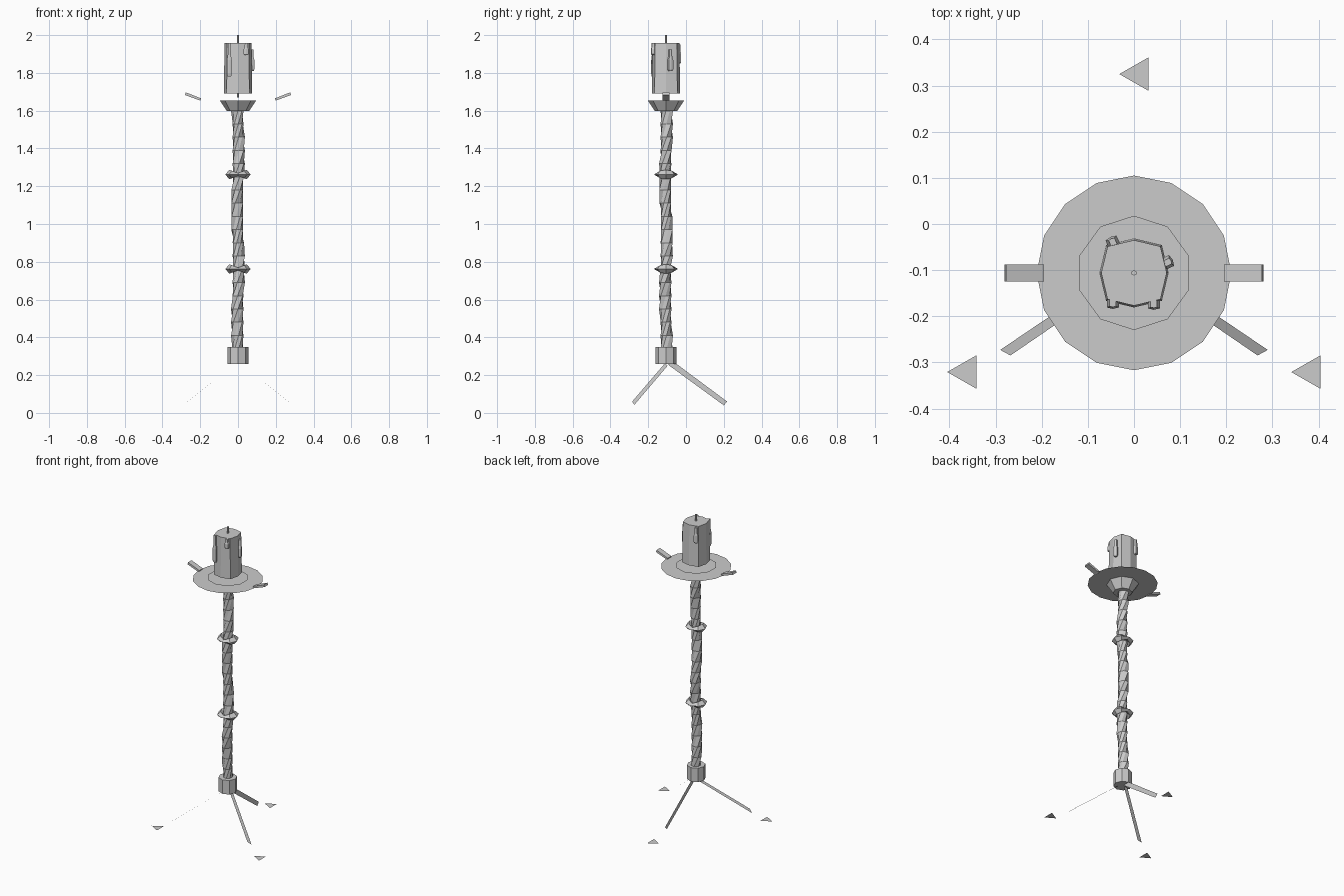
import bpy, bmesh, math
from mathutils import Vector, Matrix

if "Cube" in bpy.data.objects:
    bpy.data.objects.remove(bpy.data.objects["Cube"])

CY = -0.106  # axis of the stand in y
grey = bpy.data.materials.new("grey")
grey.diffuse_color = (0.6, 0.6, 0.6, 1)
grey.use_nodes = True
grey.node_tree.nodes["Principled BSDF"].inputs["Base Color"].default_value = grey.diffuse_color


def make(name, verts, faces):
    me = bpy.data.meshes.new(name)
    me.from_pydata(verts, [], faces)
    bm = bmesh.new()
    bm.from_mesh(me)
    bmesh.ops.recalc_face_normals(bm, faces=bm.faces)
    bm.to_mesh(me)
    bm.free()
    me.materials.append(grey)
    ob = bpy.data.objects.new(name, me)
    bpy.context.collection.objects.link(ob)
    return ob


def loft(name, rings, closed=False):
    """Skin equal-length rings; cap the ends unless the rings close up."""
    n, m = len(rings[0]), len(rings)
    verts = [p for r in rings for p in r]
    faces = []
    for i in range(m if closed else m - 1):
        a, b = i * n, (i + 1) % m * n
        for j in range(n):
            k = (j + 1) % n
            faces.append((a + j, a + k, b + k, b + j))
    if not closed:
        faces += [tuple(range(n)), tuple(range((m - 1) * n, m * n))]
    return make(name, verts, faces)


def ring(r, z, n, start=90):
    a0 = math.radians(start)
    return [(r * math.cos(a0 + math.tau * i / n), CY + r * math.sin(a0 + math.tau * i / n), z)
            for i in range(n)]


def disc(name, r, z, n):
    return make(name, ring(r, z, n), [tuple(range(n))])


# Flat triangular foot pads
for name, x, y, w in (("back_pad", -0.032, 0.325, 0.036),
                      ("left_pad", -0.405, -0.321, 0.036),
                      ("right_pad", 0.341, -0.321, 0.036)):
    make(name, [(x, y, 0), (x + 0.063, y - w, 0), (x + 0.063, y + w, 0)], [(0, 1, 2)])

# Thin strip legs
for name, s in (("left_leg", -1), ("right_leg", 1)):
    make(name, [(s * 0.29, -0.273, 0.043), (s * 0.268, -0.285, 0.06),
                (s * 0.015, -0.112, 0.262), (s * 0.03, -0.097, 0.25)], [(0, 1, 2, 3)])
make("back_leg", [(0, 0.2, 0.04), (0, 0.218, 0.06), (0, -0.065, 0.27), (0, -0.095, 0.255)],
     [(0, 1, 2, 3)])

# Collar above the legs
loft("collar", [ring(0.056, 0.258, 8), ring(0.056, 0.35, 8)])

# Twisted stem with one raised spiral ridge
stem = []
for i in range(19):
    z = 0.34 + 1.26 * i / 18
    turn = math.radians(45) + math.tau * (z - 1.45) / 0.6
    sec = []
    for j in range(8):
        a = turn + math.tau * j / 8
        r = 0.037 if j in (0, 1, 7) else 0.029
        sec.append((r * math.cos(a), CY + r * math.sin(a), z))
    stem.append(sec)
loft("stem", stem)

# Knot rings, thick at the sides and thin at front and back
for name, z in (("lower_knot", 0.762), ("upper_knot", 1.262)):
    secs = []
    for i in range(8):
        a = math.tau * i / 8
        c, s = math.cos(a), math.sin(a)
        h = 0.007 + 0.018 * abs(c)
        secs.append([((0.046 + dr) * c, CY + (0.043 + dr) * s, z + dz)
                     for dr, dz in ((0.021, 0), (0, h), (-0.021, 0), (0, -h))])
    loft(name, secs, closed=True)

# Cup, drip tray and inner plate
loft("cup", [ring(0.058, 1.597, 8), ring(0.097, 1.655, 8)])
disc("drip_tray", 0.211, 1.657, 16)
disc("inner_plate", 0.124, 1.665, 10)

# Tilted tray handles
for name, s in (("left_handle", -1), ("right_handle", 1)):
    prof = ((0.199, 1.653), (0.281, 1.683), (0.277, 1.697), (0.195, 1.665))
    loft(name, [[(s * x, y, z) for x, z in prof] for y in (-0.125, -0.088)])

# Candle with slightly square section, and its wick
def candle_ring(r, z):
    return [(x * k, CY + (y - CY) * k, z)
            for i, (x, y, _) in enumerate(ring(r, z, 8))
            for k in ((1.14,) if i % 2 else (1.0,))]

loft("candle", [candle_ring(0.075, 1.692), candle_ring(0.071, 1.957)])
loft("wick", [ring(0.006, 1.67, 6), ring(0.006, 2.0, 6)])

# Wax drips: narrow at the top, wide and round below
for name, x, y, ang, top, bot in (("front_left_drip", -0.046, -0.174, -90, 1.957, 1.78),
                                  ("front_right_drip", 0.043, -0.176, -90, 1.957, 1.895),
                                  ("right_drip", 0.075, -0.082, 25, 1.925, 1.81),
                                  ("back_drip", -0.047, -0.037, 115, 1.95, 1.85)):
    rot = Matrix.Rotation(math.radians(ang), 3, 'Z')
    rings = []
    for t, w, d in ((0, 0.007, 0.006), (0.35, 0.008, 0.007), (0.5, 0.013, 0.01),
                    (0.92, 0.013, 0.01), (1, 0.009, 0.007)):
        z = top + (bot - top) * t
        rings.append([Vector((x, y, z)) + rot @ Vector(p)
                      for p in ((-0.01, -w, 0), (d * 0.7, -w, 0), (d, 0, 0),
                                (d * 0.7, w, 0), (-0.01, w, 0))])
    loft(name, rings)
